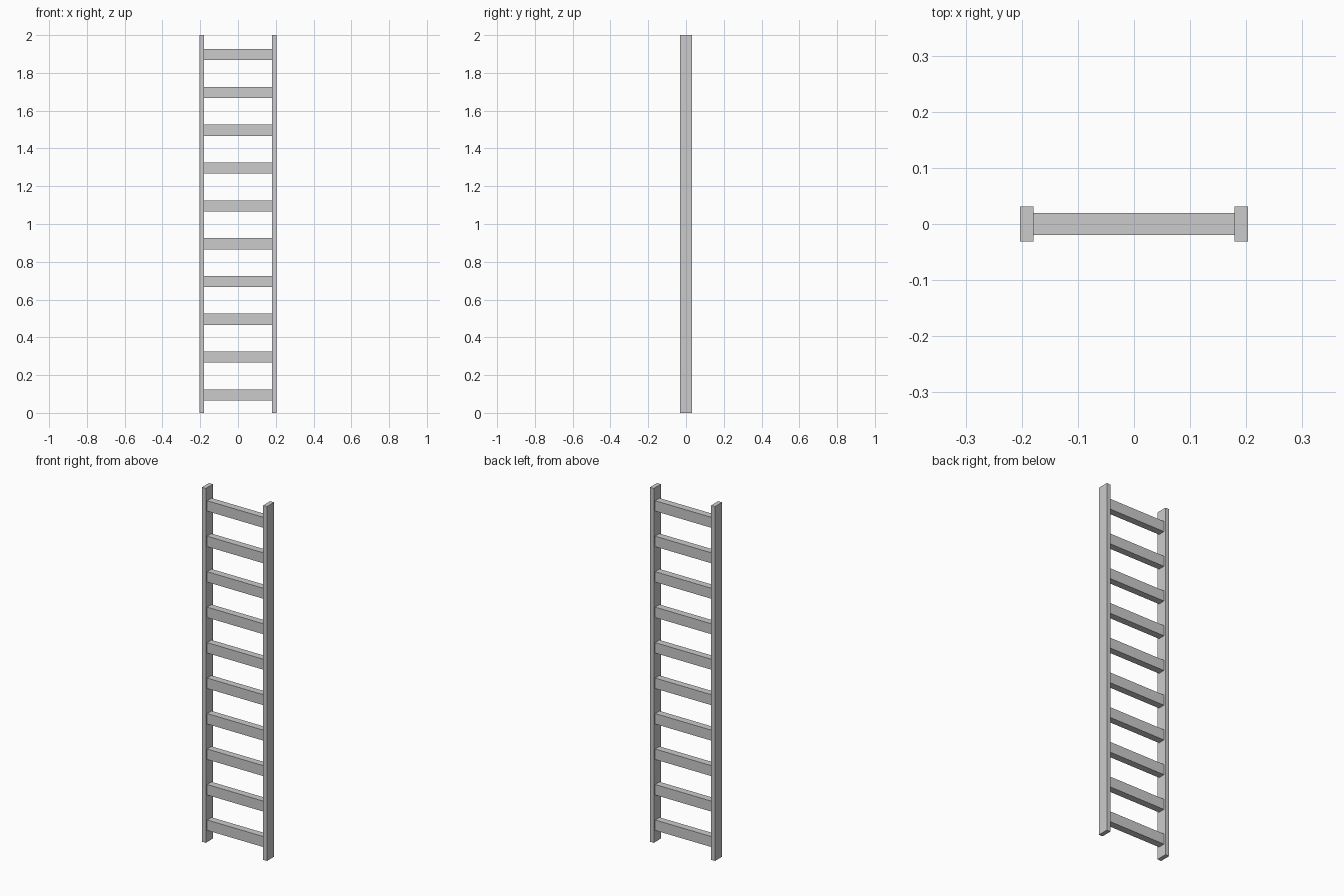
import bpy

if "Cube" in bpy.data.objects:
    bpy.data.objects.remove(bpy.data.objects["Cube"])

RAIL_OUT, RAIL_IN = 0.203, 0.179
RAIL_DEPTH, HEIGHT = 0.0625, 2.0
RUNG_DEPTH, RUNG_H = 0.039, 0.059


def box(name, size, loc):
    bpy.ops.mesh.primitive_cube_add(size=1, location=loc)
    ob = bpy.context.object
    ob.name = name
    ob.scale = size
    bpy.ops.object.transform_apply(location=False, rotation=False, scale=True)
    return ob


# Side rails
for side, label in ((-1, "left"), (1, "right")):
    box(label + "_rail", (RAIL_OUT - RAIL_IN, RAIL_DEPTH, HEIGHT),
        (side * (RAIL_OUT + RAIL_IN) / 2, 0, HEIGHT / 2))

# Ten evenly spaced rungs butting against the rails
for i in range(10):
    box(f"rung_{i + 1}", (2 * RAIL_IN, RUNG_DEPTH, RUNG_H),
        (0, 0, 0.095 + 0.2002 * i))
